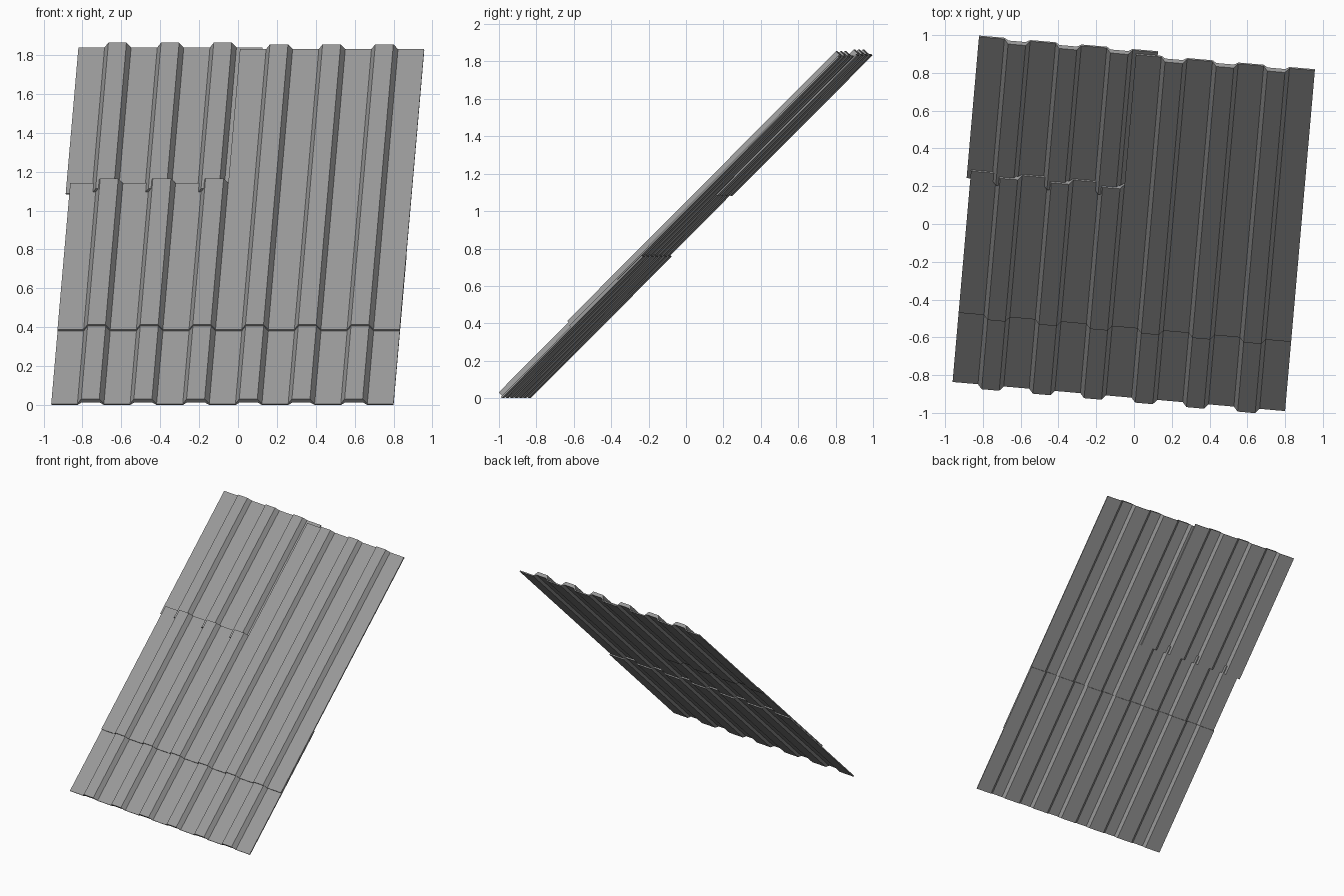
import bpy, bmesh
from math import radians
from mathutils import Matrix

if "Cube" in bpy.data.objects:
    bpy.data.objects.remove(bpy.data.objects["Cube"])

PAN, PITCH = 0.135, 0.272       # flat width, rib spacing
SLOPE, HEIGHT = 0.022, 0.044    # rib side run, rib height
HOLLOW = 0.018                  # depth of the channel under a rib
THICK = 0.009

# roof plane: pitched 45 degrees and turned slightly about z
ROOF = (Matrix.Translation((-0.96, -0.83, 0))
        @ Matrix.Rotation(radians(-5), 4, 'Z')
        @ Matrix.Rotation(radians(45), 4, 'X'))

# dark grey sheet metal
GREY = bpy.data.materials.new("sheet_metal")
GREY.diffuse_color = (0.33, 0.33, 0.33, 1)
GREY.use_nodes = True
GREY.node_tree.nodes["Principled BSDF"].inputs["Base Color"].default_value = GREY.diffuse_color


def profile(ribs, low, high):
    """Cross-section line: flat pans at low, trapezoid ribs up to high."""
    pts = [(0, low)]
    for i in range(ribs):
        a, b = i * PITCH + PAN, (i + 1) * PITCH
        pts += [(a, low), (a + SLOPE, high), (b - SLOPE, high), (b, low)]
    return pts + [(ribs * PITCH + PAN, low)]


def sheet(name, ribs, u, v0, v1, lift):
    """Ribbed sheet running up the slope from v0 to v1."""
    under, top = profile(ribs, 0, HOLLOW), profile(ribs, THICK, HEIGHT)
    bm = bmesh.new()
    rows = [[bm.verts.new((u + x, v, lift + h)) for x, h in line]
            for v, line in ((v0, under), (v1, under), (v1, top), (v0, top))]
    for k in range(4):
        a, b = rows[k], rows[(k + 1) % 4]
        for i in range(len(a) - 1):
            bm.faces.new((a[i], a[i + 1], b[i + 1], b[i]))
    for i in (0, -1):
        bm.faces.new([r[i] for r in rows])
    bmesh.ops.recalc_face_normals(bm, faces=bm.faces)
    me = bpy.data.meshes.new(name)
    bm.to_mesh(me)
    bm.free()
    me.materials.append(GREY)
    ob = bpy.data.objects.new(name, me)
    bpy.context.collection.objects.link(ob)
    ob.matrix_world = ROOF


# lower course, then the middle course lapped over it
sheet("lower_sheet", 6, 0, 0, 1.07, 0)
sheet("middle_sheet", 6, 0, 0.53, 1.595, THICK + 0.001)
# upper left sheet slipped sideways and tucked under the middle course
sheet("upper_left_sheet", 3, -0.02, 1.53, 2.592, 0)
# upper right sheet flush with the middle course
sheet("upper_right_sheet", 3, 3 * PITCH, 1.595, 2.57, THICK + 0.001)
